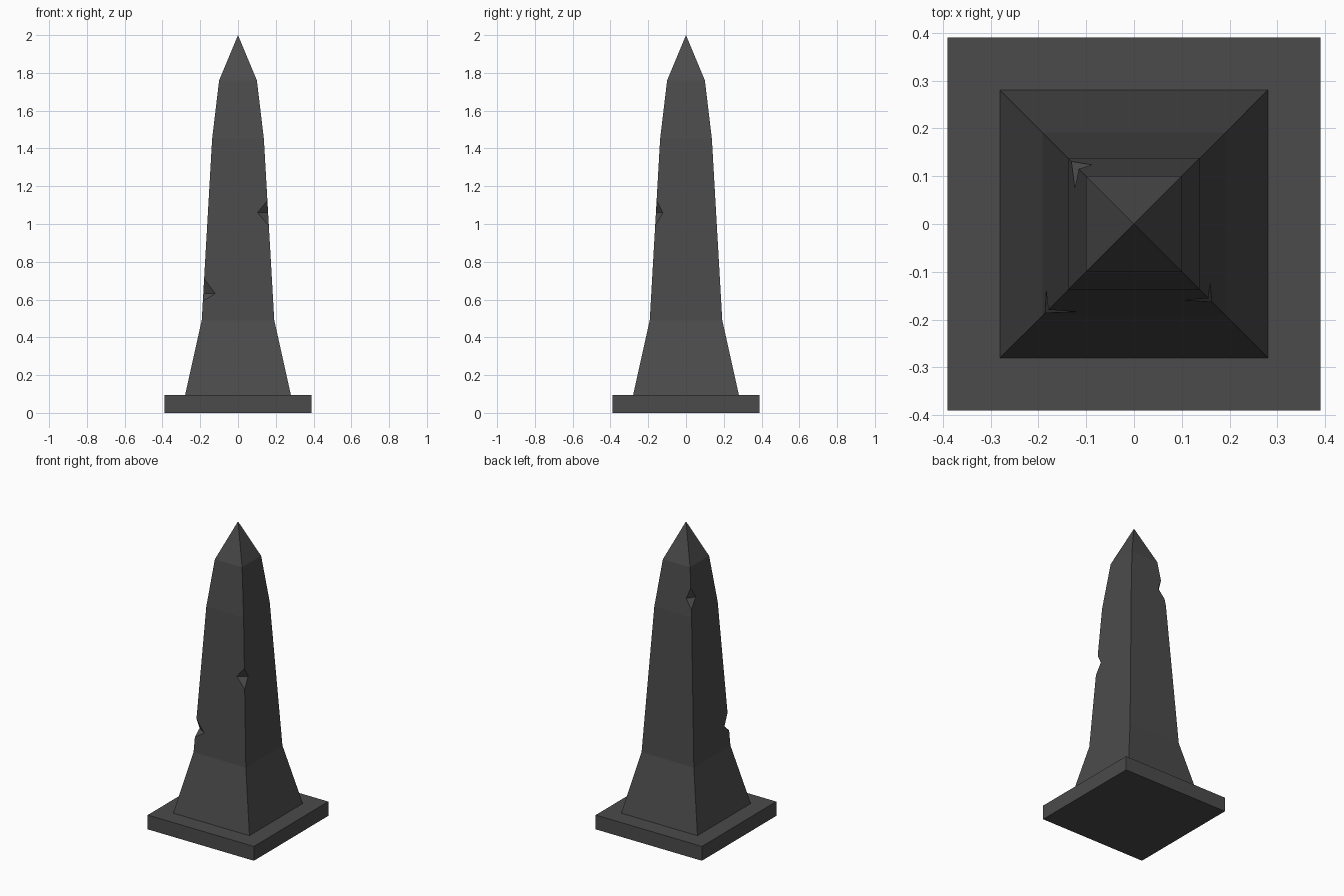
import bpy, bmesh
from mathutils import Vector

if "Cube" in bpy.data.objects:
    bpy.data.objects.remove(bpy.data.objects["Cube"])

stone = bpy.data.materials.new("dark_stone")
stone.diffuse_color = (0.07, 0.07, 0.07, 1)
stone.use_nodes = True
stone.node_tree.nodes["Principled BSDF"].inputs["Base Color"].default_value = stone.diffuse_color

# (height, half width) of the shaft from foot to pointed cap
PROFILE = [(0.095, 0.28), (0.49, 0.192), (1.45, 0.137), (1.76, 0.10)]
APEX = 2.0


def half_width(z):
    for (z0, w0), (z1, w1) in zip(PROFILE, PROFILE[1:]):
        if z0 <= z <= z1:
            return w0 + (w1 - w0) * (z - z0) / (z1 - z0)


def make_object(name, bm):
    bmesh.ops.recalc_face_normals(bm, faces=bm.faces)
    mesh = bpy.data.meshes.new(name)
    bm.to_mesh(mesh)
    bm.free()
    mesh.materials.append(stone)
    obj = bpy.data.objects.new(name, mesh)
    bpy.context.collection.objects.link(obj)
    return obj


# Plinth slab
bm = bmesh.new()
bmesh.ops.create_cube(bm, size=1)
for v in bm.verts:
    v.co = (v.co.x * 0.78, v.co.y * 0.78, (v.co.z + 0.5) * 0.095)
make_object("plinth", bm)

# Tapered four-sided shaft with pyramid cap
bm = bmesh.new()
rings = [[bm.verts.new((sx * w, sy * w, z))
          for sx, sy in ((-1, -1), (1, -1), (1, 1), (-1, 1))] for z, w in PROFILE]
tip = bm.verts.new((0, 0, APEX))
bm.faces.new(rings[0])
for i in range(4):
    j = (i + 1) % 4
    for a, b in zip(rings, rings[1:]):
        bm.faces.new((a[i], a[j], b[j], b[i]))
    bm.faces.new((rings[-1][i], rings[-1][j], tip))
shaft = make_object("shaft", bm)


# Wedge-shaped chips knocked out of the corners
def chip(name, sx, sy, bottom, mid, top, reach_x, reach_y):
    wb, wm, wt = half_width(bottom), half_width(mid), half_width(top)
    pts = [Vector((sx * wt, sy * wt, top)), Vector((sx * wb, sy * wb, bottom)),
           Vector((sx * reach_x, sy * wm, mid)), Vector((sx * wm, sy * reach_y, mid))]
    centre = (pts[2] + pts[3]) / 2
    bm = bmesh.new()
    vs = [bm.verts.new(centre + (p - centre) * 1.6) for p in pts]
    for tri in ((0, 1, 2), (0, 1, 3), (0, 2, 3), (1, 2, 3)):
        bm.faces.new([vs[k] for k in tri])
    cutter = make_object(name, bm)
    cutter.hide_render = True
    cutter.hide_viewport = True
    mod = shaft.modifiers.new(name, 'BOOLEAN')
    mod.operation = 'DIFFERENCE'
    mod.solver = 'EXACT'
    mod.object = cutter


chip("lower_chip_cutter", -1, -1, 0.59, 0.632, 0.71, 0.12, 0.14)
chip("middle_chip_cutter", 1, -1, 0.99, 1.06, 1.125, 0.103, 0.122)
chip("upper_chip_cutter", -1, 1, 1.50, 1.56, 1.63, 0.088, 0.075)

# Bake the chips into the shaft and drop the cutters
bpy.context.view_layer.update()
graph = bpy.context.evaluated_depsgraph_get()
baked = bpy.data.meshes.new_from_object(shaft.evaluated_get(graph))
cutters = [m.object for m in shaft.modifiers]
shaft.modifiers.clear()
shaft.data = baked
for c in cutters:
    bpy.data.objects.remove(c)
